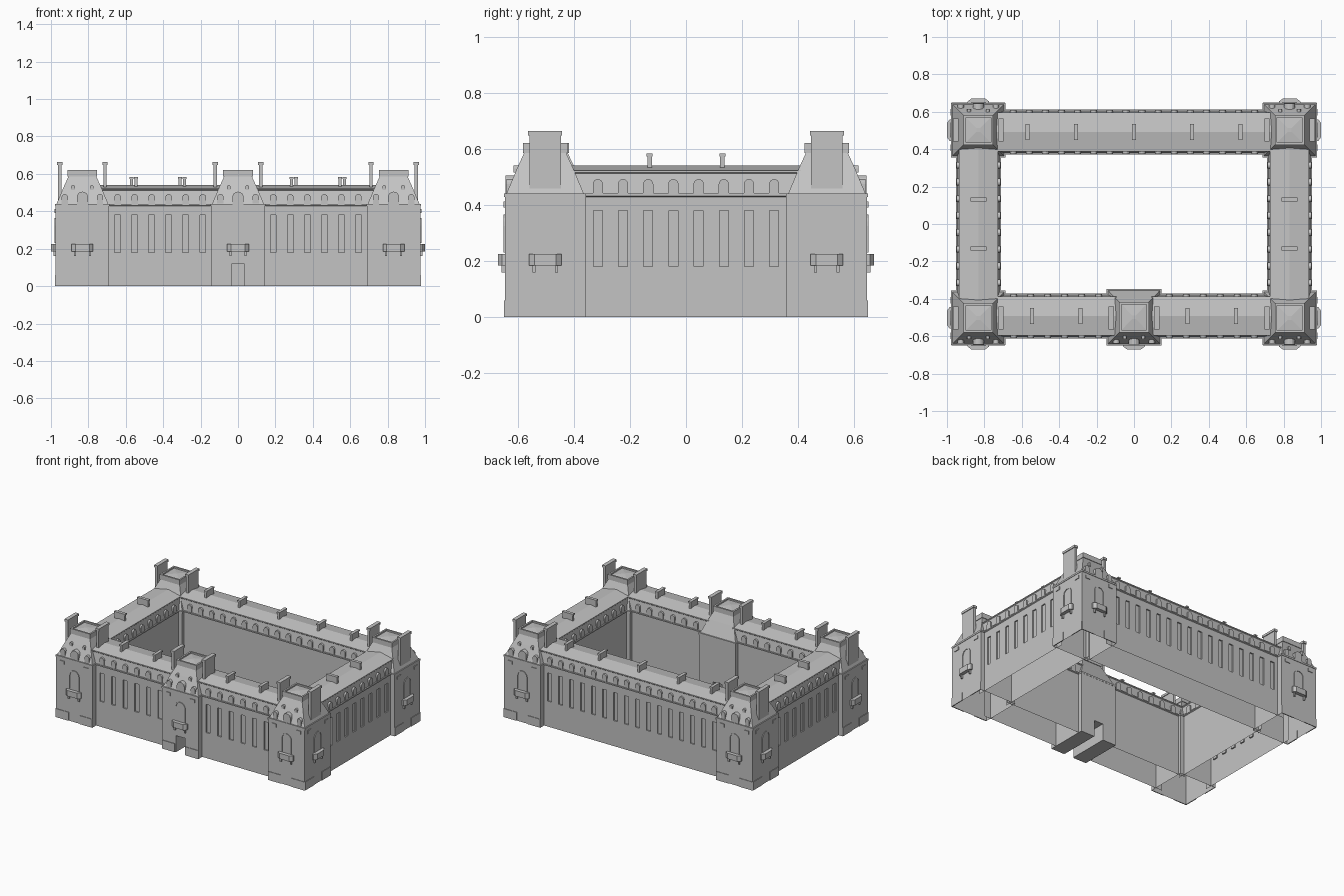
import bpy, bmesh, math
from mathutils import Matrix, Vector

if "Cube" in bpy.data.objects:
    bpy.data.objects.remove(bpy.data.objects["Cube"])

stone = bpy.data.materials.new("grey_stone")
stone.use_nodes = True
stone.diffuse_color = (0.55, 0.55, 0.55, 1)
stone.node_tree.nodes["Principled BSDF"].inputs["Base Color"].default_value = (0.55, 0.55, 0.55, 1)

TOWER_X, TOWER_Y, HALF = 0.832, 0.502, 0.143
EAVE = 0.44


def frame(cx, cy, dx, dy):
    """Local axes: x along the wall, y outward, z up."""
    m = Matrix(((-dy, dx, 0), (dx, dy, 0), (0, 0, 1))).to_4x4()
    m.translation = (cx, cy, 0)
    return m


def finish(bm, name):
    bmesh.ops.recalc_face_normals(bm, faces=bm.faces)
    mesh = bpy.data.meshes.new(name)
    bm.to_mesh(mesh)
    bm.free()
    mesh.materials.append(stone)
    obj = bpy.data.objects.new(name, mesh)
    bpy.context.scene.collection.objects.link(obj)
    return obj


def prism(bm, m, outline, w0, w1, upright=True):
    """Extrude an outline outward (upright) or upward (plan outline)."""
    def point(p, w):
        return m @ Vector((p[0], w, p[1]) if upright else (p[0], p[1], w))
    a = [bm.verts.new(point(p, w0)) for p in outline]
    b = [bm.verts.new(point(p, w1)) for p in outline]
    bm.faces.new(a)
    bm.faces.new(b[::-1])
    for i in range(len(a)):
        j = (i + 1) % len(a)
        bm.faces.new((a[i], a[j], b[j], b[i]))


def box(bm, m, u, w, z):
    prism(bm, m, [(u[0], z[0]), (u[1], z[0]), (u[1], z[1]), (u[0], z[1])], *w)


def arch(u, half, z0, z1, steps=8):
    top = [(u + half * math.cos(math.pi * i / steps),
            z1 - half + half * math.sin(math.pi * i / steps)) for i in range(steps + 1)]
    return [(u + half, z0)] + top + [(u - half, z0)]


# Wings: one roofed cross-section swept along, with sunk outer windows
SIDE = [(0.113, 0), (0.113, 0.18), (0.113, 0.38), (0.113, 0.428), (0.121, 0.432),
        (0.121, EAVE), (0.112, EAVE), (0.1, 0.512), (0.104, 0.516), (0.104, 0.522)]
PROFILE = SIDE + [(0, 0.54)] + [(-w, z) for w, z in reversed(SIDE)]


def wing(name, m, half, count, chimneys):
    bm = bmesh.new()
    step = 2 * half / count
    centres = [-half + step * (i + 0.5) for i in range(count)]
    stations = [-half - 0.05]
    for c in centres:
        stations += [c - 0.016, c + 0.016]
    stations.append(half + 0.05)
    rows = [[bm.verts.new(m @ Vector((u, w, z))) for w, z in PROFILE] for u in stations]
    windows = []
    for s in range(len(rows) - 1):
        for k in range(len(PROFILE) - 1):
            f = bm.faces.new((rows[s][k], rows[s + 1][k], rows[s + 1][k + 1], rows[s][k + 1]))
            if k == 1 and s % 2:
                windows.append(f)
    inward = -(m.to_3x3() @ Vector((0, 0.009, 0)))
    sunk = bmesh.ops.extrude_discrete_faces(bm, faces=windows)["faces"]
    bmesh.ops.translate(bm, vec=inward, verts=list({v for f in sunk for v in f.verts}))
    finish(bm, name)

    # Round-headed dormers on both slopes
    bm = bmesh.new()
    for c in centres:
        for side in (-1, 1):
            prism(bm, m, arch(c, 0.018, EAVE, 0.492), side * 0.085, side * 0.117)
    finish(bm, name + "_dormers")

    # Slab chimneys across the ridge
    bm = bmesh.new()
    for u in chimneys:
        box(bm, m, (u - 0.008, u + 0.008), (-0.04, 0.04), (0.5, 0.575))
        box(bm, m, (u - 0.011, u + 0.011), (-0.043, 0.043), (0.573, 0.583))
    finish(bm, name + "_chimneys")


WING_Y, WING_X = 0.492, 0.832
span = TOWER_X - HALF
front_half = (span - HALF) / 2
for s, tag in ((1, "left"), (-1, "right")):
    wing("front_wing_" + tag, frame(s * (HALF + front_half), -WING_Y, 0, -1),
         front_half, 6, (-0.13, 0.13))
    wing("side_wing_" + tag, frame(s * WING_X, 0, s, 0), TOWER_Y - HALF, 8, (-0.13, 0.13))
wing("back_wing", frame(0, WING_Y, 0, 1), span, 16, (-0.57, -0.31, 0, 0.31, 0.57))

# Towers: stacked square rings for wall, cornice, flared roof and rimmed top
WALL = [(0, HALF), (0.428, HALF)]
ROOF = [(0.428, 0.146), (EAVE, 0.146), (EAVE, 0.138), (0.53, 0.1), (0.585, 0.075),
        (0.585, 0.079), (0.62, 0.079), (0.62, 0.067), (0.61, 0.067), (0.617, 0.01)]


def rings(bm, m, levels):
    loops = [[bm.verts.new(m @ Vector((x * h, y * h, z)))
              for x, y in ((-1, -1), (1, -1), (1, 1), (-1, 1))] for z, h in levels]
    for a, b in zip(loops, loops[1:]):
        for i in range(4):
            j = (i + 1) % 4
            bm.faces.new((a[i], a[j], b[j], b[i]))
    bm.faces.new(loops[-1])


def tower_chimneys(name, cx, cy):
    bm = bmesh.new()
    for s in (-1, 1):
        m = frame(cx + s * 0.121, cy, 1, 0)
        box(bm, m, (-0.056, 0.056), (-0.009, 0.009), (EAVE, 0.65))
        box(bm, m, (-0.061, 0.061), (-0.014, 0.014), (0.648, 0.664))
    finish(bm, name + "_chimneys")


def facade(name, m, dormers, door=False):
    bm = bmesh.new()
    face = HALF
    # Arched window surround
    outer, inner = arch(0, 0.04, 0.23, 0.365), arch(0, 0.033, 0.23, 0.358)
    prism(bm, m, outer + inner[::-1], face - 0.002, face + 0.005)
    # Balcony with chamfered plan and brackets
    plan = [(-0.058, 0), (0.058, 0), (0.058, 0.01), (0.038, 0.025), (-0.038, 0.025), (-0.058, 0.01)]
    prism(bm, m, [(u, face + w) for u, w in plan], 0.185, 0.225, upright=False)
    for s in (-1, 1):
        box(bm, m, (s * 0.04 - 0.005, s * 0.04 + 0.005), (face, face + 0.012), (0.16, 0.187))
        # Frieze panels and corner plinths
        box(bm, m, (s * 0.095 - 0.018, s * 0.095 + 0.018), (face, face + 0.005), (0.39, 0.412))
        box(bm, m, (s * 0.042, s * HALF), (face - 0.002, face + 0.004), (0, 0.06))
    finish(bm, name + "_facade")
    # Roof dormers and round lights
    if dormers:
        bm = bmesh.new()
        for u in (-0.094, 0.094):
            prism(bm, m, arch(u, 0.017, EAVE, 0.492), 0.095, 0.138)
        prism(bm, m, arch(0, 0.03, EAVE, 0.505), 0.09, 0.142)
        for u in (-0.05, 0.05):
            prism(bm, m, arch(u, 0.01, 0.515, 0.54), 0.085, 0.112)
        finish(bm, name + "_dormers")


for sx, xtag in ((1, "left"), (-1, "right")):
    for sy, ytag in ((1, "back"), (-1, "front")):
        name = ytag + "_" + xtag + "_tower"
        cx, cy = sx * TOWER_X, sy * TOWER_Y
        bm = bmesh.new()
        rings(bm, frame(cx, cy, 0, 1), WALL + ROOF)
        finish(bm, name)
        tower_chimneys(name, cx, cy)
        facade(name + "_end", frame(cx, cy, 0, sy), True)
        facade(name + "_side", frame(cx, cy, sx, 0), False)

# Gate tower with a passage through its base
gate = frame(0, -TOWER_Y, 0, -1)
bm = bmesh.new()
D, T = 0.036, 0.118
prism(bm, gate, [(-HALF, 0), (-D, 0), (-D, T), (D, T), (D, 0), (HALF, 0),
                 (HALF, 0.43), (-HALF, 0.43)], -0.15, HALF)
rings(bm, frame(0, -0.4985, 0, -1) @ Matrix.Diagonal((1, 1.03, 1, 1)), ROOF)
finish(bm, "gate_tower")
tower_chimneys("gate_tower", 0, -TOWER_Y)
facade("gate_tower", gate, True)
